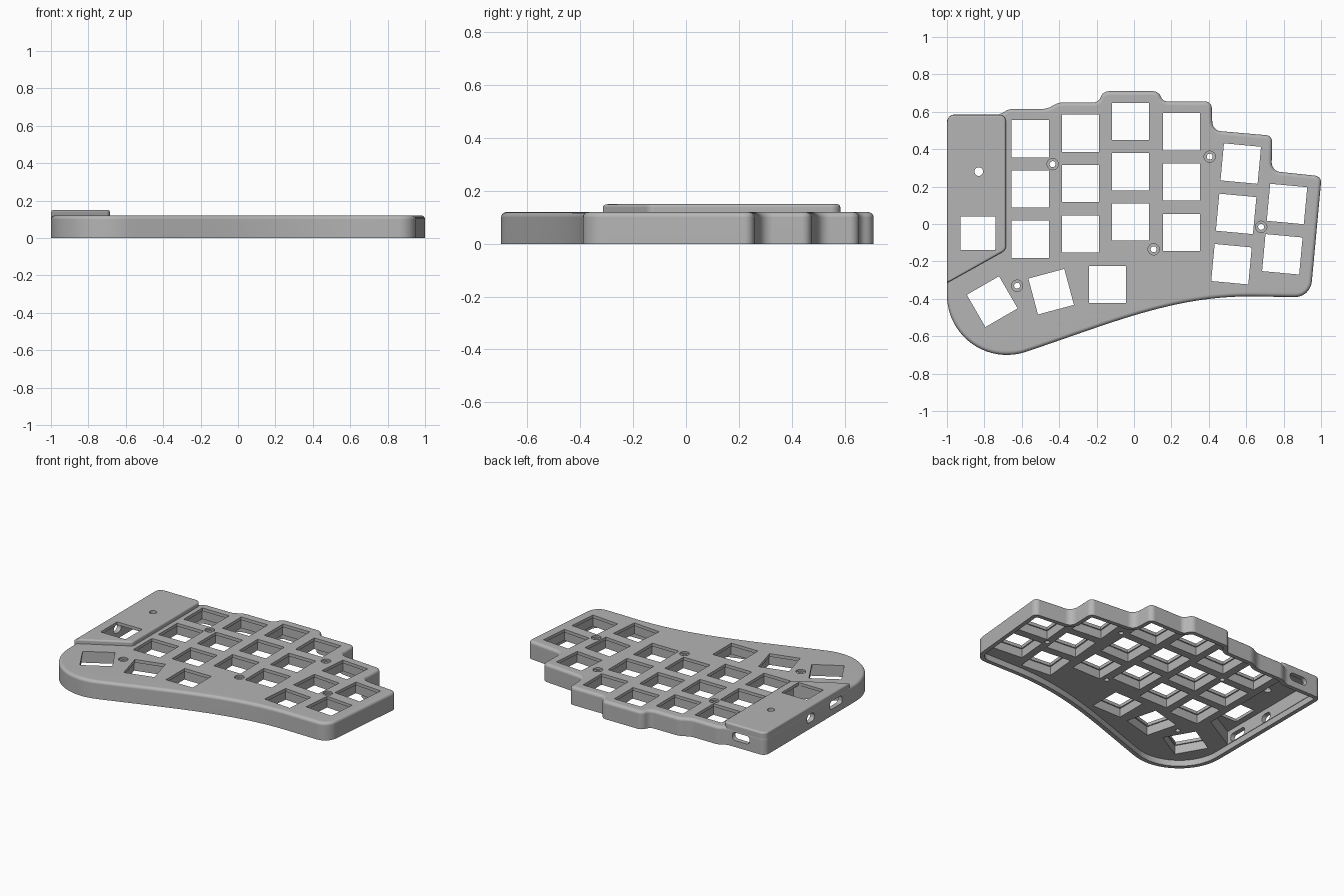
import bpy, bmesh, math
from mathutils import Matrix, Vector

cube = bpy.data.objects.get("Cube")
if cube:
    bpy.data.objects.remove(cube, do_unlink=True)

TOP, COVER_TOP, POCKET, LIP = 0.12, 0.15, 0.04, 0.099
PORT_Z = 0.071

grey = bpy.data.materials.new("plain_grey")
grey.use_nodes = True
grey.diffuse_color = (0.46, 0.46, 0.46, 1)
grey.node_tree.nodes["Principled BSDF"].inputs["Base Color"].default_value = (0.46, 0.46, 0.46, 1)


def fillet(corners, steps=6):
    """Round each (x, y, radius) corner of a closed polygon."""
    out = []
    for i, (x, y, r) in enumerate(corners):
        p = Vector((x, y))
        if r == 0:
            out.append(p)
            continue
        a = Vector(corners[i - 1][:2]) - p
        b = Vector(corners[(i + 1) % len(corners)][:2]) - p
        half = a.angle(b) / 2
        reach = min(r / math.tan(half), 0.48 * min(a.length, b.length))
        radius = reach * math.tan(half)
        a.normalize()
        b.normalize()
        centre = p + (a + b).normalized() * (radius / math.sin(half))
        start, end = p + a * reach - centre, p + b * reach - centre
        first = math.atan2(start.y, start.x)
        sweep = (math.atan2(end.y, end.x) - first + math.pi) % math.tau - math.pi
        for k in range(steps + 1):
            t = first + sweep * k / steps
            out.append(centre + Vector((math.cos(t), math.sin(t))) * radius)
    return out


def inset(points, d):
    """Move a closed outline inward by d."""
    n = len(points)
    area = sum(points[i - 1].cross(points[i]) for i in range(n))
    side = 1 if area > 0 else -1
    out = []
    for i, p in enumerate(points):
        e1 = (p - points[i - 1]).normalized()
        e2 = (points[(i + 1) % n] - p).normalized()
        n1, n2 = Vector((-e1.y, e1.x)), Vector((-e2.y, e2.x))
        out.append(p + (n1 + n2) * (side * d / (1 + n1.dot(n2))))
    return out


def bridge(bm, lo, hi):
    for i in range(len(lo)):
        bm.faces.new((lo[i - 1], lo[i], hi[i], hi[i - 1]))


def loft(bm, outline, levels, matrix=Matrix()):
    """Sweep an outline through (height, inset) levels; return the end loops."""
    loops = [[bm.verts.new(matrix @ Vector((p.x, p.y, z))) for p in inset(outline, d)] for z, d in levels]
    for lo, hi in zip(loops, loops[1:]):
        bridge(bm, lo, hi)
    return loops[0], loops[-1]


def loop_edges(bm, loop):
    pairs = [(loop[i - 1], loop[i]) for i in range(len(loop))]
    return [bm.edges.get(pair) or bm.edges.new(pair) for pair in pairs]


def cap(bm, loops, normal=(0, 0, 1)):
    """Fill a flat face whose later loops are holes in the first."""
    edges = [e for loop in loops for e in loop_edges(bm, loop)]
    bmesh.ops.triangle_fill(bm, use_beauty=False, use_dissolve=False, edges=edges, normal=Vector(normal))


def punch(bm, axis, middle, min_area, ports):
    """Cut (position, outline) ports through the outer and inner face of one wall."""
    bm.normal_update()
    walls = [f for f in bm.faces if abs(f.normal[axis]) > 0.999 and f.calc_area() > min_area
             and (f.calc_center_median() - Vector(middle)).length < 0.12]
    rims = []
    for face in walls:
        border, plane = list(face.verts), face.verts[0].co[axis]
        bmesh.ops.delete(bm, geom=[face], context='FACES_ONLY')
        loops = []
        for position, outline in ports:
            loop = []
            for p in outline:
                co = Vector((0, 0, PORT_Z + p.y))
                co[axis], co[1 - axis] = plane, position + p.x
                loop.append(bm.verts.new(co))
            loops.append(loop)
        cap(bm, [border] + loops, (1 - axis, axis, 0))
        rims.append(loops)
    for outer, inner in zip(*rims):
        bridge(bm, outer, inner)


def rounded_edge(bottom, top, r, steps=5):
    levels = [(bottom, 0)]
    for k in range(steps + 1):
        t = math.pi / 2 * k / steps
        levels.append((top - r + r * math.sin(t), r - r * math.cos(t)))
    return levels


def rect(w, h, r=0):
    return fillet([(-w / 2, -h / 2, r), (w / 2, -h / 2, r), (w / 2, h / 2, r), (-w / 2, h / 2, r)])


def circle(r, n=32):
    return [Vector((r * math.cos(math.tau * k / n), r * math.sin(math.tau * k / n))) for k in range(n)]


def finish(bm, name):
    bmesh.ops.recalc_face_normals(bm, faces=bm.faces[:])
    mesh = bpy.data.meshes.new(name)
    bm.to_mesh(mesh)
    bm.free()
    mesh.materials.append(grey)
    ob = bpy.data.objects.new(name, mesh)
    bpy.context.collection.objects.link(ob)
    bpy.ops.object.select_all(action='DESELECT')
    ob.select_set(True)
    bpy.context.view_layer.objects.active = ob
    bpy.ops.object.shade_smooth_by_angle(angle=math.radians(30))
    weighted = ob.modifiers.new("even_shading", 'WEIGHTED_NORMAL')
    weighted.keep_sharp = True


# Case outline: stepped back edge, sweeping front edge, round thumb corner
case_outline = fillet([
    (-1, .585, .04), (-.715, .585, .08), (-.67, .615, .08), (-.465, .615, .1), (-.405, .65, .1),
    (-.19, .65, .04), (-.165, .71, .045), (.13, .71, .045), (.155, .655, .04), (.415, .655, .035),
    (.42, .5, .05), (.74, .472, .035), (.735, .283, .05), (1.003, .255, .035), (.943, -.392, .09),
    (.62, -.387, 0), (-1, -.38, 0)])[:-2]
bezier = [Vector(p) for p in ((.62, -.387), (.2, -.387), (-.13, -.534), (-.58, -.684))]
for k in range(25):
    t = k / 24
    weights = ((1 - t) ** 3, 3 * t * (1 - t) ** 2, 3 * t * t * (1 - t), t ** 3)
    case_outline.append(sum((p * w for p, w in zip(bezier, weights)), Vector((0, 0))))
for k in range(1, 21):
    a = math.radians(-71.8 - 108.2 * k / 20)
    case_outline.append(Vector((-.68 + .32 * math.cos(a), -.38 + .32 * math.sin(a))))
cover_outline = fillet([(-.999, .584, .04), (-.685, .584, .035), (-.685, -.14, .035), (-.999, -.315, 0)])

# Key positions: straight columns, angled columns, thumb arc
PITCH, TILT = .269, math.radians(-5.3)
keys = []
for x, y in ((-.555, .187), (-.286, .216), (-.018, .279), (.254, .224)):
    keys += [(x, y + PITCH * k, 0) for k in (-1, 0, 1)]
for x, y, rows in ((.546, .054, (-1, 0, 1)), (.818, .107, (-1, 0))):
    keys += [(x - math.sin(TILT) * PITCH * k, y + PITCH * k, TILT) for k in rows]
keys += [(-.142, -.323, 0), (-.443, -.362, math.radians(15)), (-.758, -.415, math.radians(30))]
screws = [(-.435, .32), (.405, .36), (.105, -.135), (.68, -.015), (-.625, -.33)]

# Case shell with board pocket, controller bay, lipped key holes and counterbored screw holes
bm = bmesh.new()
ends = [loft(bm, case_outline, [(POCKET, .028), (0, .028)] + rounded_edge(0, TOP, .02)),
        loft(bm, cover_outline, [(POCKET, .03), (TOP, .03)])]
for x, y, angle in keys:
    place = Matrix.Translation((x, y, 0)) @ Matrix.Rotation(angle, 4, 'Z')
    ends.append(loft(bm, rect(.199, .199), [(POCKET, -.008), (LIP, -.008), (LIP, 0), (TOP, 0)], place))
for x, y in screws:
    levels = [(POCKET, 0), (.108, 0), (.108, -.014), (TOP, -.014)]
    ends.append(loft(bm, circle(.016), levels, Matrix.Translation((x, y, 0))))
for loops in zip(*ends):
    cap(bm, loops)

# Round jack and switch slot on the side wall, cable port at the back
punch(bm, 0, (-.98, .11, .07), .05, [(.1, rect(.08, .056, .027)), (-.17, rect(.13, .054, .02))])
punch(bm, 1, (-.845, .57, .07), .012, [(-.82, rect(.13, .054, .025))])
finish(bm, "keyboard_case")

# Raised controller cover with a key hole and a small button hole
bm = bmesh.new()
ends = [loft(bm, cover_outline, [(.13, .03), (TOP, .03)] + rounded_edge(.1, COVER_TOP, .012))]
for x, y, outline in ((-.835, -.05, rect(.187, .178)), (-.83, .28, circle(.023))):
    ends.append(loft(bm, outline, [(.13, 0), (COVER_TOP, 0)], Matrix.Translation((x, y, 0))))
for loops in zip(*ends):
    cap(bm, loops)
finish(bm, "controller_cover")
